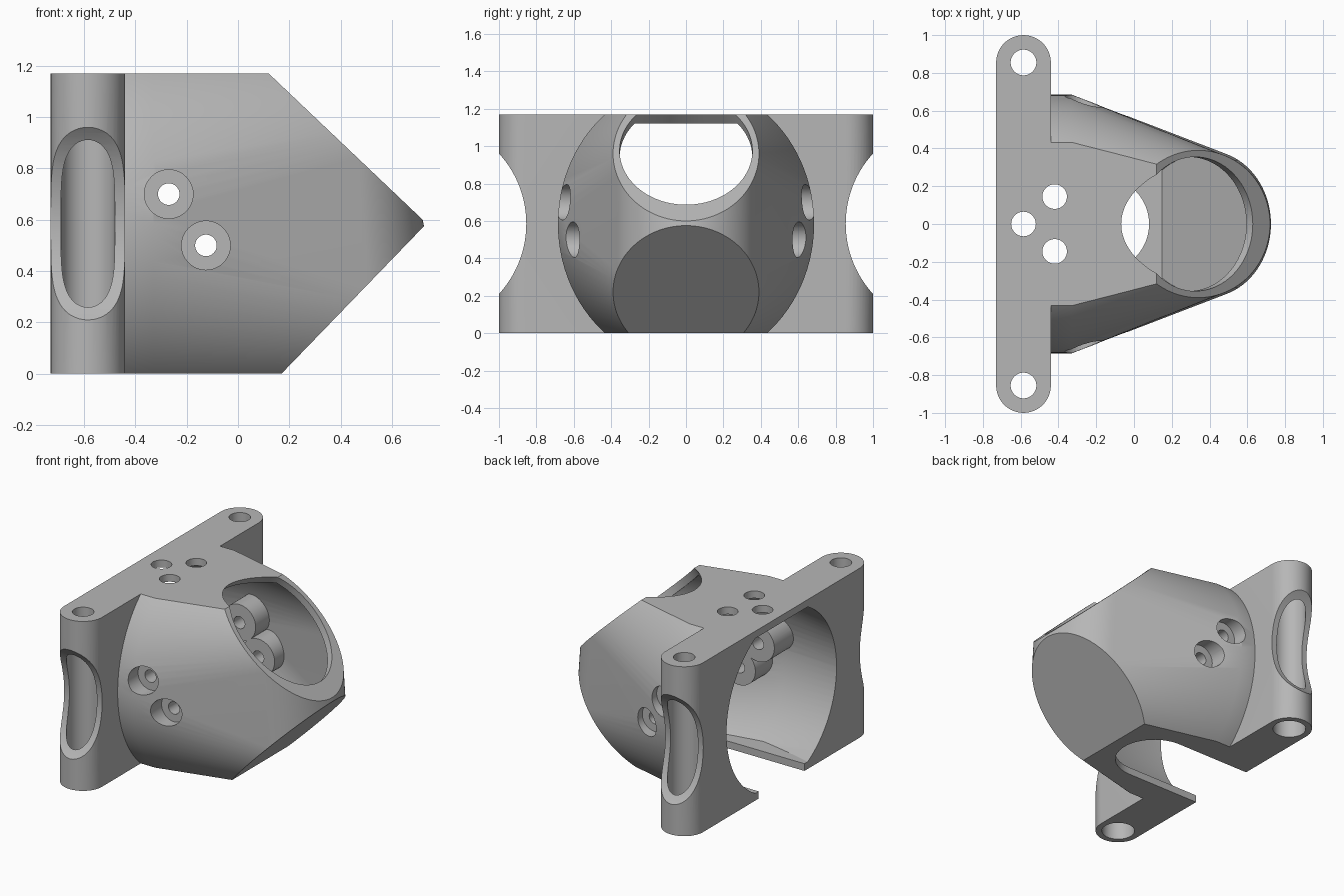
import bpy, bmesh, math
from mathutils import Vector, Matrix

cube = bpy.data.objects.get("Cube")
if cube:
    bpy.data.objects.remove(cube, do_unlink=True)

MID, TOP = 0.585, 1.17
PLATE_X = -0.585

grey = bpy.data.materials.new("plain_grey")
grey.use_nodes = True
colour = (0.47, 0.47, 0.47, 1)
grey.diffuse_color = colour
grey.node_tree.nodes["Principled BSDF"].inputs["Base Color"].default_value = colour


def finish(name, bm):
    bmesh.ops.recalc_face_normals(bm, faces=bm.faces)
    mesh = bpy.data.meshes.new(name)
    bm.to_mesh(mesh)
    bm.free()
    mesh.materials.append(grey)
    ob = bpy.data.objects.new(name, mesh)
    bpy.context.collection.objects.link(ob)
    return ob


def cylinder(name, start, end, radius, stretch=1.0, segments=48):
    a, b = Vector(start), Vector(end)
    axis = b - a
    bm = bmesh.new()
    turn = axis.to_track_quat('Z', 'Y').to_matrix().to_4x4()
    matrix = Matrix.Translation((a + b) / 2) @ turn @ Matrix.Diagonal((1, stretch, 1, 1))
    bmesh.ops.create_cone(bm, cap_ends=True, segments=segments, radius1=radius,
                          radius2=radius, depth=axis.length, matrix=matrix)
    return finish(name, bm)


def prism(name, outline, z0, z1):
    bm = bmesh.new()
    face = bm.faces.new([bm.verts.new((x, y, z0)) for x, y in outline])
    lifted = bmesh.ops.extrude_face_region(bm, geom=[face])["geom"]
    bmesh.ops.translate(bm, vec=(0, 0, z1 - z0),
                        verts=[v for v in lifted if isinstance(v, bmesh.types.BMVert)])
    return finish(name, bm)


def arc(cx, cy, r, a0, a1, steps=24):
    angles = [math.radians(a0 + (a1 - a0) * i / steps) for i in range(steps + 1)]
    return [(cx + r * math.cos(a), cy + r * math.sin(a)) for a in angles]


def hull_body(name, rings, inset, narrow):
    """Hull of upright rings and two slanted front discs, cut flat above and below."""
    discs = [((0.341, 0, 0.96), (0.379, 0, -0.36), (0.69, 0, 0.725)),
             ((0.382, 0, 0.22), (0.343, 0, 0.355), (0.72, 0, -0.695))]
    ovals = [(Vector((x, 0, MID)), Vector((0, 0, rz)), ry) for x, ry, rz in rings]
    for centre, slope, normal in discs:
        ovals.append((Vector(centre) - Vector(normal) * inset,
                      Vector(slope) * (1 - narrow), 0.39 * (1 - narrow)))
    bm = bmesh.new()
    for centre, up, side in ovals:
        for y, u in arc(0, 0, 1, 0, 356.25, 95):
            bm.verts.new(centre + up * u + Vector((0, side * y, 0)))
    hull = bmesh.ops.convex_hull(bm, input=bm.verts)
    spare = set(hull["geom_interior"] + hull["geom_unused"])
    bmesh.ops.delete(bm, geom=[v for v in spare if isinstance(v, bmesh.types.BMVert)],
                     context='VERTS')
    for z, direction in ((TOP - inset, 1), (inset, -1)):
        bmesh.ops.bisect_plane(bm, geom=bm.verts[:] + bm.edges[:] + bm.faces[:],
                               plane_co=(0, 0, z), plane_no=(0, 0, direction),
                               dist=1e-5, clear_outer=True)
        bmesh.ops.holes_fill(bm, edges=[e for e in bm.edges if e.is_boundary], sides=0)
    bmesh.ops.remove_doubles(bm, verts=bm.verts, dist=1e-4)
    bmesh.ops.dissolve_limit(bm, angle_limit=0.002, verts=bm.verts, edges=bm.edges)
    return finish(name, bm)


def combine(target, tool, operation):
    tool.hide_render = True
    mod = target.modifiers.new(tool.name, 'BOOLEAN')
    mod.operation, mod.object, mod.solver = operation, tool, 'EXACT'
    bpy.ops.object.select_all(action='DESELECT')
    bpy.context.view_layer.objects.active = target
    target.select_set(True)
    bpy.ops.object.modifier_apply(modifier=mod.name)
    bpy.data.objects.remove(tool, do_unlink=True)


# Mounting plate joined to the rounded shell
END, R = 0.855, 0.145
housing = prism("mount_housing", arc(PLATE_X, END, R, 0, 180)
                + arc(PLATE_X, -END, R, 180, 360), 0, TOP)
shell_rings = [(-0.5, 0.685, 0.755), (-0.33, 0.685, 0.755)]
combine(housing, hull_body("shell", shell_rings, 0, 0), 'UNION')

# Hollow inside, open at the back, leaving the screw bosses standing
cavity = hull_body("cavity", [(-0.8, 0.597, 0.597), (-0.33, 0.62, 0.67)], 0.05, 0.07)
screws = ((-0.27, 0.7, 0.57), (-0.125, 0.5, 0.52))
for s in (-1, 1):
    for x, z, seat in screws:
        combine(cavity, cylinder("boss", (x, s * 0.4, z), (x, s * 0.9, z), 0.125),
                'DIFFERENCE')
combine(housing, cavity, 'DIFFERENCE')

# Slot in the floor
slot = [(-0.8, -0.25)] + arc(-0.17, 0, 0.25, -90, 90) + [(-0.8, 0.25)]
combine(housing, prism("floor_slot", slot, -0.1, 0.15), 'DIFFERENCE')

# Slanted round front opening
centre = Vector((0.325, 0, 0.975))
normal = Vector((0.69, 0, 0.725))
combine(housing, cylinder("front_opening", centre - normal * 0.45, centre + normal * 0.4,
                          0.355, 1.18, 80), 'DIFFERENCE')

# Counterbored screw holes through both sides
for s in (-1, 1):
    for x, z, seat in screws:
        combine(housing, cylinder("screw_hole", (x, s * 0.3, z), (x, s * 0.9, z), 0.042),
                'DIFFERENCE')
        combine(housing, cylinder("counterbore", (x, s * seat, z), (x, s * 0.9, z), 0.095),
                'DIFFERENCE')

# Plate ends: scallop, rod bore and top hole
for s in (-1, 1):
    combine(housing, cylinder("scallop", (-0.9, s * 1.41, MID), (-0.3, s * 1.41, MID),
                              0.556, 1, 128), 'DIFFERENCE')
    combine(housing, cylinder("rod_bore", (PLATE_X, s * END, -0.1),
                              (PLATE_X, s * END, 1.08), 0.105), 'DIFFERENCE')
    combine(housing, cylinder("end_hole", (PLATE_X, s * END, 1.0),
                              (PLATE_X, s * END, 1.3), 0.068), 'DIFFERENCE')

# Three holes in the roof
for x, y in ((PLATE_X, 0), (-0.42, 0.145), (-0.42, -0.145)):
    combine(housing, cylinder("roof_hole", (x, y, 1.0), (x, y, 1.3), 0.065), 'DIFFERENCE')

bpy.ops.object.select_all(action='DESELECT')
housing.select_set(True)
bpy.context.view_layer.objects.active = housing
bpy.ops.object.shade_smooth_by_angle(angle=math.radians(25))
